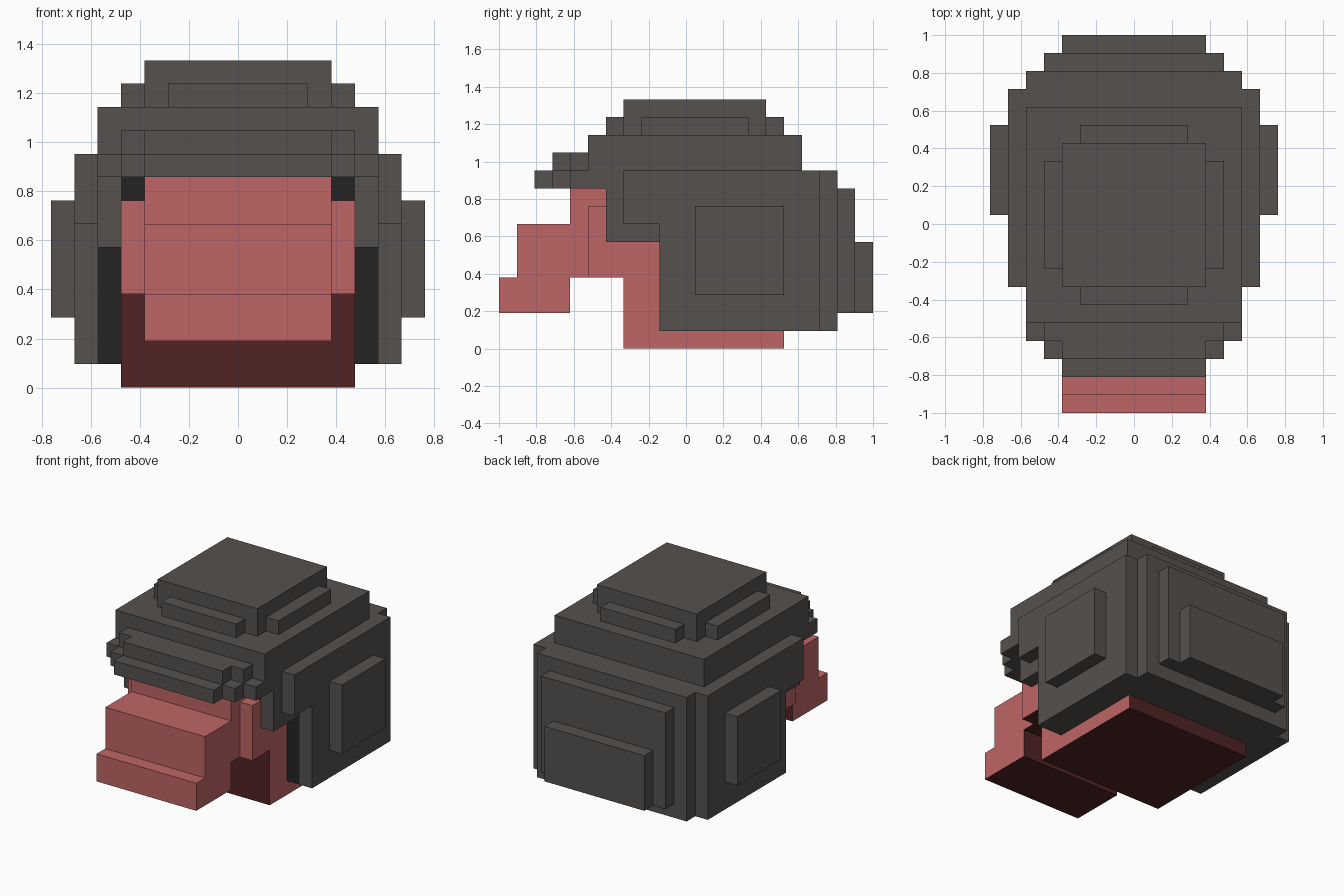
import bpy, bmesh
from mathutils import Vector

cube = bpy.data.objects.get("Cube")
if cube:
    bpy.data.objects.remove(cube, do_unlink=True)

U = 2 / 21          # one block unit
MID_Y = 10.5        # depth is counted in units from the front


def linear(h):
    out = []
    for i in (0, 2, 4):
        c = int(h[i:i + 2], 16) / 255
        out.append(c / 12.92 if c <= 0.04045 else ((c + 0.055) / 1.055) ** 2.4)
    return (*out, 1.0)


def material(name, h):
    m = bpy.data.materials.new(name)
    m.use_nodes = True
    m.diffuse_color = linear(h)
    bsdf = m.node_tree.nodes["Principled BSDF"]
    bsdf.inputs["Base Color"].default_value = linear(h)
    bsdf.inputs["Roughness"].default_value = 0.9
    return m


GREY = material("charcoal grey", "55514E")
BLACK = material("near black", "242424")
PINK = material("salmon red", "BF6565")
MAROON = material("dark maroon", "512323")

FRONT, BACK, DOWN = Vector((0, -1, 0)), Vector((0, 1, 0)), Vector((0, 0, -1))


def part(name, boxes, main, second=None, second_dirs=()):
    """Object made of boxes (x0, x1, y0, y1, z0, z1) in units.
    Faces pointing along second_dirs get the second colour."""
    bm = bmesh.new()
    for x0, x1, y0, y1, z0, z1 in boxes:
        verts = bmesh.ops.create_cube(bm, size=1)["verts"]
        for v in verts:
            v.co = Vector(((x0 + x1) / 2 + v.co.x * (x1 - x0),
                           (y0 + y1) / 2 - MID_Y + v.co.y * (y1 - y0),
                           (z0 + z1) / 2 + v.co.z * (z1 - z0))) * U
    bm.normal_update()
    for f in bm.faces:
        f.material_index = int(any(f.normal.dot(d) > 0.9 for d in second_dirs))
    me = bpy.data.meshes.new(name)
    bm.to_mesh(me)
    bm.free()
    me.materials.append(main)
    if second:
        me.materials.append(second)
    ob = bpy.data.objects.new(name, me)
    bpy.context.collection.objects.link(ob)
    return ob


def centred(half, *yz):
    return (-half, half, *yz)


def pair(x0, x1, *yz):
    return [(x0, x1, *yz), (-x1, -x0, *yz)]


# Head and body
under = (BACK, DOWN)
part("jaw", [centred(4, 0, 4, 2, 4)], PINK, MAROON, under)
part("muzzle", [centred(4, 1, 4, 4, 7)], PINK)
part("face", [centred(4, 4, 6, 4, 9)], PINK, MAROON, under)
part("cheeks", [centred(5, 5, 9, 4, 8)], PINK, MAROON, under)
part("body", [centred(5, 7, 16, 0, 4)], PINK, MAROON, (FRONT, BACK, DOWN))

# Shell: inner core with dark front faces, then the outer layers
part("shell_core", [centred(6, 9, 19, 1, 9), centred(5, 6, 9, 8, 9)],
     GREY, BLACK, (FRONT,))
part("shell_cheek_guards", pair(5, 6, 6, 9, 6, 9), GREY)
part("shell_rim", [centred(6, 4, 19, 9, 10)], GREY)
part("shell_dome", [centred(6, 5, 17, 10, 12)], GREY)
part("shell_side_walls",
     pair(6, 7, 9, 18, 1, 10) + pair(6, 7, 7, 9, 7, 10), GREY)
part("shell_side_plates", pair(7, 8, 11, 16, 3, 8), GREY)
part("shell_back_plate", [centred(5, 19, 20, 2, 9)], GREY)
part("shell_back_boss", [centred(4, 20, 21, 2, 6)], GREY)

# Crown on top with a ridge on each side
part("crown", [centred(4, 7, 15, 12, 14)], GREY)
part("crown_end_ridges",
     [centred(3, 6, 7, 12, 13), centred(3, 15, 16, 12, 13)], GREY)
part("crown_side_ridges", pair(4, 5, 8, 14, 12, 13), GREY)

# Stepped visor over the face
part("visor_lower", [centred(5, 3, 4, 9, 10), centred(4, 2, 3, 9, 10)], GREY)
part("visor_upper", [centred(5, 4, 5, 10, 11), centred(4, 3, 4, 10, 11)], GREY)
